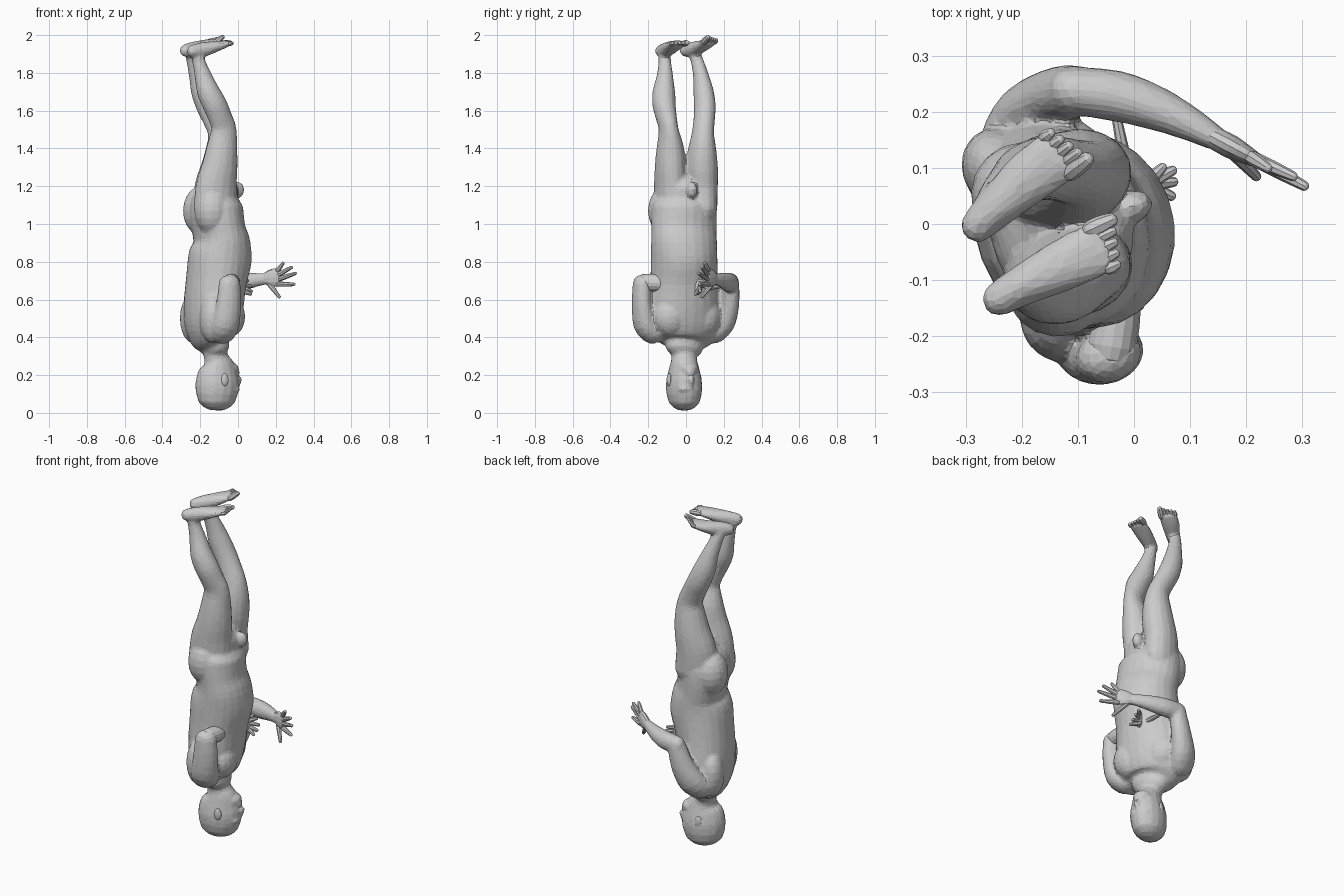
import bpy, bmesh, math
from mathutils import Vector, Matrix

TURN = math.radians(21)                      # whole figure is turned about z
FRONT = Vector((math.cos(TURN), math.sin(TURN), 0))
SIDE = Vector((-math.sin(TURN), math.cos(TURN), 0))
UP = Vector((0, 0, 1))


def smooth_path(rows, sub):
    """Catmull-Rom resampling of (x, y, z, a, b) rows."""
    p = [Vector(r) for r in rows]
    out = []
    for i in range(len(p) - 1):
        p0, p1, p2, p3 = p[max(i - 1, 0)], p[i], p[i + 1], p[min(i + 2, len(p) - 1)]
        for k in range(sub):
            t = k / sub
            out.append(0.5 * (2 * p1 + (p2 - p0) * t + (2 * p0 - 5 * p1 + 4 * p2 - p3) * t * t
                              + (3 * p1 - p0 - 3 * p2 + p3) * t ** 3))
    return out + [p[-1]]


def tube(bm, rows, ref=FRONT, sides=16, sub=3):
    """Round-ended limb; a is the radius along ref, b across it."""
    pts = smooth_path(rows, sub)
    pos = [Vector(q[:3]) for q in pts]
    dome = [(0, 1), (.5, .87), (.8, .6), (.95, .3)]
    rings = []
    for i, q in enumerate(pts):
        t = (pos[min(i + 1, len(pos) - 1)] - pos[max(i - 1, 0)]).normalized()
        u = (ref - t * ref.dot(t)).normalized()
        v = t.cross(u)
        r = min(q[3], q[4])
        steps = [(0, 1)]
        if i == 0:
            steps = [(-o * r, s) for o, s in reversed(dome)]
        elif i == len(pts) - 1:
            steps = [(o * r, s) for o, s in dome]
        for off, s in steps:
            ring = []
            for k in range(sides):
                w = 2 * math.pi * k / sides
                ring.append(bm.verts.new(pos[i] + t * off + u * (q[3] * s * math.cos(w))
                                         + v * (q[4] * s * math.sin(w))))
            rings.append(ring)
    for r0, r1 in zip(rings, rings[1:]):
        for k in range(sides):
            j = (k + 1) % sides
            bm.faces.new((r0[k], r0[j], r1[j], r1[k]))
    bm.faces.new(rings[0][::-1])
    bm.faces.new(rings[-1])


def blob(bm, c, r):
    """Ellipsoid muscle mass aligned with the turned figure."""
    m = Matrix.Translation(c) @ Matrix.Rotation(TURN, 4, 'Z') @ Matrix.Diagonal((*r, 1))
    bmesh.ops.create_uvsphere(bm, u_segments=16, v_segments=10, radius=1, matrix=m)


def finish(name, bm, fuse=False):
    bmesh.ops.recalc_face_normals(bm, faces=bm.faces)
    me = bpy.data.meshes.new(name)
    bm.to_mesh(me)
    bm.free()
    ob = bpy.data.objects.new(name, me)
    bpy.context.collection.objects.link(ob)
    if fuse:
        rm = ob.modifiers.new("fuse", 'REMESH')
        rm.mode, rm.voxel_size = 'VOXEL', 0.008
        sm = ob.modifiers.new("soften", 'SMOOTH')
        sm.factor, sm.iterations = 0.5, 10
        dc = ob.modifiers.new("facets", 'DECIMATE')
        dc.ratio = 0.09
    return ob


def local(f, s, z):
    return Vector((-.12, -.01, z)) + FRONT * f + SIDE * s


body = bmesh.new()

# torso: z, centre x, depth, half width
torso = [(.36, -.125, .075, .11), (.39, -.135, .11, .17),
         (.46, -.137, .138, .2), (.56, -.13, .152, .198), (.7, -.115, .158, .183),
         (.82, -.095, .168, .178), (.9, -.088, .15, .178), (.96, -.1, .135, .178),
         (1.05, -.115, .14, .178), (1.12, -.112, .132, .168), (1.17, -.1, .1, .12)]
tube(body, [(x, -.01, z, d, w) for z, x, d, w in torso], sides=24)
for s in (-1, 1):
    blob(body, local(-.05, s * .085, 1.07), (.095, .095, .13))    # seat
    blob(body, local(.045, s * .09, .51), (.082, .1, .11))        # chest
    blob(body, local(-.075, s * .145, .5), (.065, .075, .13))     # shoulder blade
blob(body, (-.005, .03, 1.18), (.04, .03, .045))                  # pelvis front

# head and neck
head = [(.37, -.13, .07, .085), (.34, -.125, .065, .075), (.29, -.115, .064, .068),
        (.25, -.105, .09, .074), (.2, -.108, .112, .085), (.15, -.11, .119, .093),
        (.1, -.112, .114, .091)]
tube(body, [(x, -.01, z, d, w) for z, x, d, w in head])
blob(body, (-.052, .012, .235), (.058, .055, .036))               # jaw
blob(body, (-.012, .022, .213), (.022, .03, .014))                # lips
blob(body, (-.022, .018, .125), (.026, .062, .018))               # brow
tube(body, [(-.008, .024, .13, .013, .011), (.002, .027, .16, .016, .013),
            (.008, .028, .18, .015, .017)], sides=10)             # nose

# legs, pointing up
right_leg = [(-.12, -.085, 1.08, .12, .08), (-.115, -.083, 1.2, .113, .082),
             (-.097, -.083, 1.3, .098, .08), (-.085, -.083, 1.4, .084, .072),
             (-.075, -.092, 1.5, .07, .05), (-.093, -.103, 1.56, .065, .054),
             (-.122, -.116, 1.63, .066, .061), (-.157, -.117, 1.7, .061, .06),
             (-.183, -.112, 1.78, .047, .044), (-.207, -.112, 1.86, .035, .033),
             (-.215, -.115, 1.91, .036, .032)]
left_leg = [(-.125, .078, 1.08, .12, .083), (-.123, .08, 1.2, .11, .085),
            (-.1, .083, 1.3, .098, .085), (-.088, .086, 1.4, .084, .073),
            (-.092, .09, 1.48, .069, .058), (-.122, .096, 1.55, .065, .055),
            (-.157, .1, 1.62, .064, .057), (-.19, .093, 1.7, .06, .053),
            (-.213, .08, 1.78, .047, .042), (-.237, .06, 1.86, .036, .034),
            (-.248, .04, 1.915, .036, .032)]
tube(body, right_leg)
tube(body, left_leg)

# feet, soles up
right_foot = [(-.24, -.133, 1.915, .034, .032), (-.19, -.105, 1.922, .04, .038),
              (-.12, -.07, 1.94, .03, .048), (-.06, -.042, 1.955, .018, .05)]
left_foot = [(-.278, -.002, 1.918, .034, .032), (-.24, .035, 1.925, .04, .039),
             (-.185, .085, 1.943, .031, .049), (-.135, .122, 1.963, .019, .051)]
feet = ((right_foot, 1, .004), (left_foot, -1, .025))
for rows, _, _ in feet:
    tube(body, rows, ref=UP)

# arms: bent at the elbow
tube(body, [(-.2, .155, .43, .075, .06), (-.175, .2, .48, .076, .06),
            (-.135, .23, .58, .063, .051), (-.105, .236, .685, .05, .046)])
tube(body, [(-.11, .238, .69, .05, .043), (-.03, .228, .69, .052, .046),
            (.04, .206, .697, .046, .04), (.1, .178, .705, .037, .031),
            (.15, .15, .71, .032, .022)], ref=UP)
tube(body, [(-.085, -.18, .425, .075, .06), (-.065, -.218, .47, .076, .06),
            (-.048, -.234, .58, .068, .051), (-.045, -.234, .685, .06, .047)])
finish("body", body, fuse=True)

# right forearm, mostly tucked into the belly
fore = bmesh.new()
tube(fore, [(-.04, -.22, .69, .046, .044), (-.03, -.15, .688, .046, .042),
            (-.03, -.05, .685, .038, .034), (-.01, .02, .68, .03, .022)], ref=UP)
finish("right_forearm", fore)


# hands
def hand(name, wrist, palm, tips, spread):
    bm = bmesh.new()
    w, p = Vector(wrist), Vector(palm)
    mid = (w + p) / 2
    tube(bm, [(*w, .03, .02), (*mid, .046, .021), (*p, .048, .015)], ref=UP, sides=12)
    for i, tip in enumerate(tips):
        base = p + UP * (i - 1.5) * spread if i < 4 else w.lerp(p, .3) - UP * .025
        m = base.lerp(Vector(tip), .5)
        tube(bm, [(*base, .014, .013), (*m, .0125, .012), (*tip, .009, .009)], ref=UP, sides=8, sub=2)
    finish(name, bm)


hand("left_hand", (.14, .155, .71), (.21, .118, .718),
     [(.295, .073, .68), (.303, .068, .738), (.283, .085, .77), (.238, .1, .792), (.218, .085, .615)], .024)
hand("right_hand", (-.01, .02, .68), (.02, .07, .67),
     [(.066, .05, .63), (.07, .075, .645), (.068, .095, .67), (.05, .1, .7), (-.03, .185, .67)], .016)

# toes
for (rows, flip, lift), name in zip(feet, ("right_toes", "left_toes")):
    bm = bmesh.new()
    end, prev = Vector(rows[-1][:3]), Vector(rows[-2][:3])
    d = Vector((end.x - prev.x, end.y - prev.y, 0)).normalized()
    across = UP.cross(d) * flip
    for i in range(5):
        r = .017 if i == 0 else .012
        base = end + across * (.036 - i * .019)
        tip = base + d * (.036 - i * .006) + UP * lift * (1 - i * .15)
        tube(bm, [(*base, r, r), (*base.lerp(tip, .5), r, r), (*tip, r * .8, r * .8)], ref=UP, sides=8, sub=2)
    finish(name, bm)

# ears
for s, name in ((-1, "right_ear"), (1, "left_ear")):
    bm = bmesh.new()
    blob(bm, Vector((-.1, -.01, .175)) + SIDE * s * .085, (.02, .012, .034))
    finish(name, bm)
